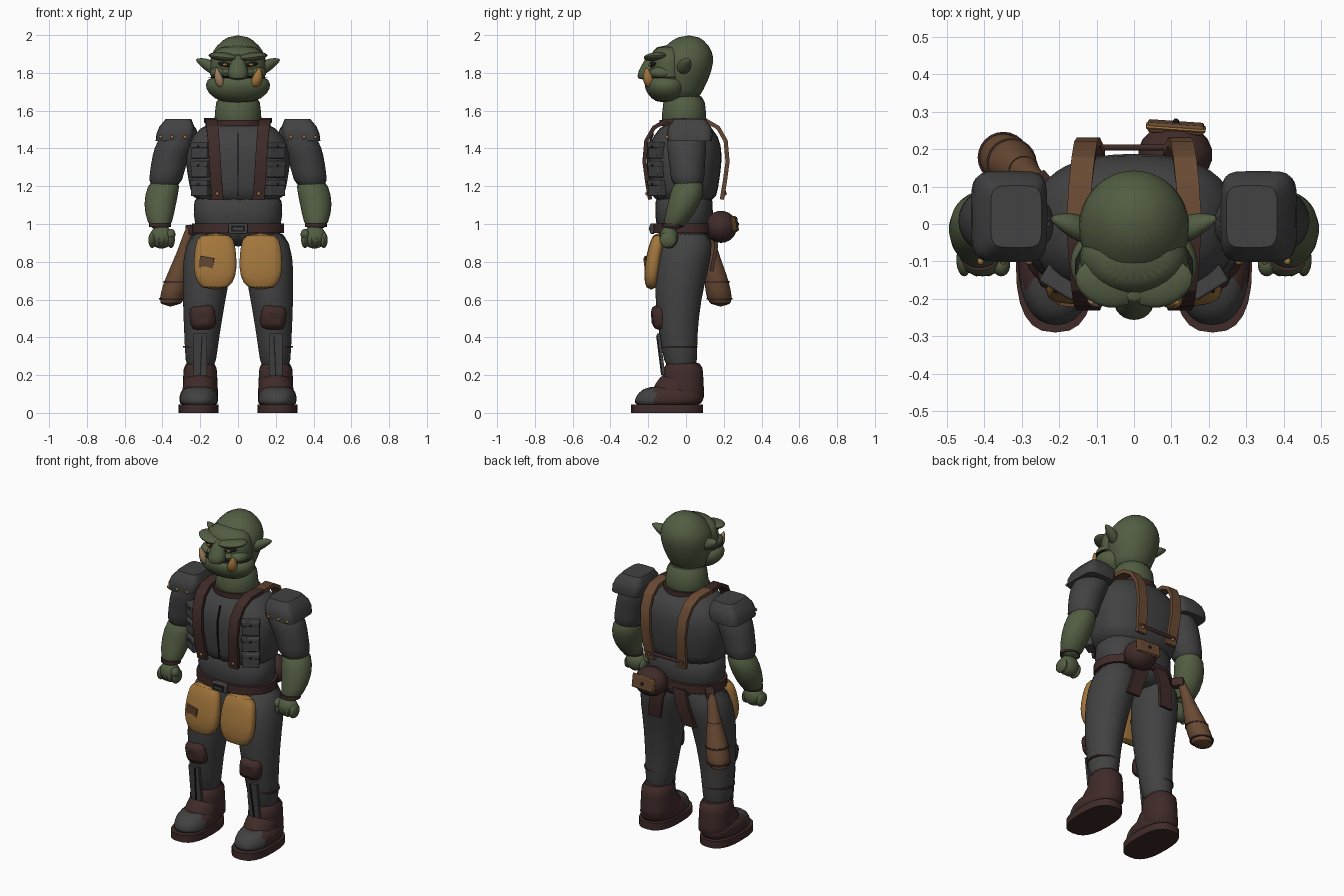
import bpy, bmesh, math
from mathutils import Vector, Matrix, Euler

old = bpy.data.objects.get("Cube")
if old:
    bpy.data.objects.remove(old, do_unlink=True)


def material(name, red, green, blue):
    made = bpy.data.materials.new(name)
    made.use_nodes = True
    made.diffuse_color = (red, green, blue, 1)
    shader = made.node_tree.nodes["Principled BSDF"]
    shader.inputs["Base Color"].default_value = (red, green, blue, 1)
    shader.inputs["Roughness"].default_value = .8
    return made


skin = material("green skin", .085, .11, .055)
cloth = material("charcoal cloth", .054, .054, .055)
maroon = material("maroon leather", .05, .024, .022)
brown = material("brown leather", .14, .068, .033)
tan = material("tan hide", .36, .18, .045)
ivory = material("pale ivory", .36, .23, .12)
black = material("black trim", .01, .01, .01)
amber = material("amber eye", .3, .12, .02)


def finish(name, bm, colours, mirror=False, smooth=False, bevel=0, rule=None):
    """Turn a bmesh into a shaded object with its modifiers."""
    bmesh.ops.recalc_face_normals(bm, faces=bm.faces)
    for face in bm.faces:
        if rule and rule(face.calc_center_median()):
            face.material_index = 1
    mesh = bpy.data.meshes.new(name)
    bm.to_mesh(mesh)
    bm.free()
    for colour in colours if isinstance(colours, tuple) else (colours,):
        mesh.materials.append(colour)
    part = bpy.data.objects.new(name, mesh)
    bpy.context.collection.objects.link(part)
    bpy.ops.object.select_all(action='DESELECT')
    part.select_set(True)
    bpy.context.view_layer.objects.active = part
    bpy.ops.object.shade_smooth_by_angle(angle=math.radians(65 if smooth else 30))
    if bevel:
        modifier = part.modifiers.new("Bevel", 'BEVEL')
        modifier.width, modifier.segments = bevel, 2
    if mirror:
        part.modifiers.new("Mirror", 'MIRROR').use_mirror_merge = False
    if smooth:
        modifier = part.modifiers.new("Subdivision", 'SUBSURF')
        modifier.levels = modifier.render_levels = 1


def bridge(bm, loops):
    """Join consecutive vertex loops and cap both ends."""
    for lower, upper in zip(loops, loops[1:]):
        for i in range(len(lower)):
            j = (i + 1) % len(lower)
            bm.faces.new((lower[i], lower[j], upper[j], upper[i]))
    bm.faces.new(loops[0])
    bm.faces.new(loops[-1])


def shape(name, colours, start, end, radii, deep=1, bow=(0, 0, 0), square=2,
          sideways=False, smooth=True, sides=24, **options):
    """Rounded body: evenly spaced radii from start to end, bowed in the middle."""
    across, along = (Vector((0, 1, 0)), Vector((0, 0, 1))) if sideways else (Vector((1, 0, 0)), Vector((0, 1, 0)))
    bm, loops = bmesh.new(), []
    for step, radius in enumerate(radii):
        t = step / (len(radii) - 1)
        centre = Vector(start).lerp(Vector(end), t) + Vector(bow) * math.sin(math.pi * t)
        loop = []
        for i in range(sides):
            u, v = (math.copysign(abs(w) ** (2 / square), w) * radius
                    for w in (math.cos(math.tau * i / sides), math.sin(math.tau * i / sides)))
            loop.append(bm.verts.new(centre + across * u + along * v * deep))
        loops.append(loop)
    bridge(bm, loops)
    finish(name, bm, colours, smooth=smooth, **options)


def band(name, colour, at, width, depth, height, **options):
    half = Vector((0, 0, height / 2))
    shape(name, colour, Vector(at) - half, Vector(at) + half, radii=(width, width),
          deep=depth / width, smooth=False, **options)


def ribbon(name, colour, path, width, thick=.016, **options):
    """Flat strap along a path, its width running across x."""
    points, bm, loops = [Vector(point) for point in path], bmesh.new(), []
    side = Vector((width / 2, 0, 0))
    for i, point in enumerate(points):
        tangent = points[min(i + 1, len(points) - 1)] - points[max(i - 1, 0)]
        out = tangent.cross(side).normalized() * thick / 2
        loops.append([bm.verts.new(point + d) for d in (side + out, side - out, -side - out, out - side)])
    bridge(bm, loops)
    finish(name, bm, colour, **options)


def placed(at, turn, size):
    return Matrix.LocRotScale(Vector(at), Euler([math.radians(a) for a in turn]), Vector(size))


def box(name, colour, at, size, turn=(0, 0, 0), bevel=.006, **options):
    bm = bmesh.new()
    bmesh.ops.create_cube(bm, size=1, matrix=placed(at, turn, size))
    finish(name, bm, colour, bevel=bevel, **options)


def ball(name, colour, at, radii, turn=(0, 0, 0), **options):
    bm = bmesh.new()
    bmesh.ops.create_uvsphere(bm, u_segments=18, v_segments=12, radius=1, matrix=placed(at, turn, radii))
    finish(name, bm, colour, **options)


def stud(name, colour, at, radius=.009, **options):
    ball(name, colour, at, radii=(radius, radius, radius), **options)


# Head and neck
shape("neck", skin, start=(0, -.01, 1.48), end=(0, -.01, 1.7), radii=(.14, .12, .12), deep=.95)
shape("cranium", skin, start=(0, -.04, 1.65), end=(0, .015, 2),
      radii=(.1, .12, .14, .15, .15, .12, .05), deep=1.02)
shape("face", skin, start=(0, -.09, 1.68), end=(0, -.09, 1.95), radii=(.13, .145, .145, .15, .1), deep=.7)
shape("lower_jaw", skin, start=(0, -.1, 1.64), end=(0, -.11, 1.79),
      radii=(.09, .16, .18, .15), deep=.66, square=2.2)
ball("upper_lip", skin, at=(0, -.12, 1.8), radii=(.13, .09, .04))
ball("mouth_line", black, at=(0, -.115, 1.777), radii=(.16, .112, .005))
shape("nose", skin, start=(0, -.18, 1.9), end=(0, -.215, 1.76), radii=(.03, .04, .06, .055), deep=.9, sides=12)
ball("brow_ridge", skin, at=(.075, -.16, 1.885), radii=(.085, .06, .022), turn=(0, -6, 22), mirror=True)
ball("cheek", skin, at=(.1, -.125, 1.8), radii=(.05, .07, .035), mirror=True)
ball("eye_socket", black, at=(.07, -.172, 1.845), radii=(.038, .02, .013), turn=(0, -8, 22), mirror=True)
ball("eye", amber, at=(.068, -.184, 1.843), radii=(.015, .015, .008), mirror=True)
shape("ear", skin, start=(.12, -.02, 1.82), end=(.225, .015, 1.87), radii=(.04, .038, .028, .005),
      sideways=True, sides=12, mirror=True)
for side, name, colour, size in ((1, "left_tusk", tan, 1), (-1, "right_tusk", ivory, .8)):
    shape(name, colour, start=(side * .09, -.19, 1.72), end=(side * .115, -.21, 1.83),
          radii=[size * radius for radius in (.02, .035, .025, .003)], sides=12)

# Torso
shape("shirt_waist", cloth, start=(0, -.01, .9), end=(0, -.01, 1.2), radii=(.22, .24, .24), deep=.65, square=2.4)
shape("vest", cloth, start=(0, -.01, 1.1), end=(0, 0, 1.555),
      radii=(.24, .255, .275, .28, .26, .14), deep=.7, square=2.5)
band("collar", maroon, at=(0, -.01, 1.535), width=.137, depth=.13, height=.03)
ribbon("zip", black, [(0, -.18, 1.15), (0, -.2, 1.3), (0, -.2, 1.4), (0, -.175, 1.48)], width=.005, thick=.012)
for row in range(3):
    height = 1.19 + row * .1
    box("chest_pouch", cloth, at=(.195, -.152, height), size=(.1, .055, .085), turn=(0, 0, 32), mirror=True)
    box("pouch_flap", cloth, at=(.195, -.154, height + .028), size=(.104, .058, .032), turn=(0, 0, 32), mirror=True)
    stud("pouch_stud", black, at=(.211, -.179, height + .02), radius=.006, mirror=True)

# Harness: the same shoulder curve runs down the chest and the back
over_shoulder = ((0, 1.55), (.11, 1.545), (.17, 1.51), (.21, 1.44), (.22, 1.33), (.205, 1.22), (.19, 1.13))
for way, name, colour in ((-1, "front_strap", maroon), (1, "back_strap", brown)):
    ribbon(name, colour, [(.15 - i * .007, way * y, z) for i, (y, z) in enumerate(over_shoulder)],
           width=.062, thick=.022, mirror=True)
    stud(name + "_rivet", tan, at=(.11, way * .207, 1.16), mirror=True)
box("back_crossbar", maroon, at=(0, .205, 1.17), size=(.26, .016, .02))

# Arms
shape("sleeve", cloth, start=(.28, 0, 1.53), end=(.39, .01, 1.19), radii=(.07, .11, .1, .09, .09),
      bow=(.02, 0, 0), mirror=True)
shape("forearm", skin, start=(.38, .02, 1.25), end=(.41, -.08, .96), radii=(.08, .09, .08, .05),
      bow=(.02, .02, 0), mirror=True)
band("wrist_cuff", maroon, at=(.412, -.07, .995), width=.058, depth=.056, height=.022, mirror=True)
ball("fist", skin, at=(.405, -.09, .93), radii=(.064, .05, .06), mirror=True)
for i in range(4):
    ball("finger", skin, at=(.355 + i * .033, -.095, .915), radii=(.021, .045, .042), mirror=True)
ball("thumb", skin, at=(.355, -.11, .945), radii=(.024, .03, .03), mirror=True)

# Shoulder pads
shape("shoulder_pad", cloth, start=(.34, .02, 1.44), end=(.315, .02, 1.555), radii=(.096, .1, .092, .068),
      deep=1.22, square=5, smooth=False, mirror=True)
for x in (.28, .35, .41):
    stud("pad_stud", tan, at=(x, -.1, 1.46), mirror=True)

# Hips and belt
shape("pelvis", cloth, start=(0, .01, .88), end=(0, 0, 1), radii=(.15, .22, .23), deep=.65)
band("belt", maroon, at=(0, -.01, .978), width=.243, depth=.165, height=.05, square=2.3)
box("buckle", cloth, at=(0, -.178, .975), size=(.1, .024, .055))
box("buckle_slot", black, at=(0, -.191, .975), size=(.075, .005, .032), bevel=0)
box("buckle_bar", cloth, at=(0, -.194, .975), size=(.055, .005, .014), bevel=0)
shape("apron_pocket", tan, start=(.12, -.14, .955), end=(.122, -.185, .65), radii=(.09, .108, .115, .113, .075),
      deep=.38, bow=(0, -.01, 0), square=2.8, mirror=True)
box("pocket_patch", brown, at=(-.167, -.214, .795), size=(.075, .009, .06), turn=(6, 10, -6), bevel=0)
ribbon("back_flap", maroon, [(.06, .15, .97), (.09, .16, .88), (.12, .135, .75)], width=.085, thick=.02, mirror=True)

# Legs
shape("trouser_leg", cloth, start=(.14, .025, .98), end=(.2, -.02, .2), radii=(.11, .138, .12, .105, .088, .078),
      deep=1.08, bow=(.01, -.045, 0), mirror=True)
box("knee_patch", maroon, at=(.187, -.14, .505), size=(.135, .08, .13), turn=(6, 6, 8), bevel=.036, mirror=True)
ribbon("shin_panel", cloth, [(.2, -.145, .42), (.2, -.118, .2)], width=.07, mirror=True)
ribbon("shin_zip", black, [(.19, -.153, .41), (.2, -.127, .2)], width=.006, thick=.01, mirror=True)
band("ankle_strap", maroon, at=(.199, -.035, .35), width=.092, depth=.096, height=.01, mirror=True)

# Boots
band("boot_sole", maroon, at=(.21, -.1, .022), width=.106, depth=.19, height=.044, square=2.6, mirror=True)
shape("boot_shaft", maroon, start=(.2, -.015, .04), end=(.2, -.015, .28), radii=(.1, .094, .09, .09),
      deep=1.18, square=2.2, mirror=True)
shape("boot_instep", maroon, start=(.204, -.09, .04), end=(.2, -.03, .22), radii=(.098, .098, .088, .07),
      deep=1.25, mirror=True)
shape("boot_foot", (maroon, cloth), start=(.208, -.1, .03), end=(.208, -.07, .145), radii=(.1, .104, .1, .075),
      deep=1.76, square=2.3, sides=32, mirror=True, rule=lambda centre: centre.y < -.16)

# Hanging flask, on the right hip
neck_end, base_end = Vector((-.25, .11, 1)), Vector((-.36, .185, .56))
shape("flask", brown, neck_end, base_end, radii=(.02, .03, .04, .06, .07, .065))
for t, radius in ((.4, .041), (.7, .067), (.9, .069)):
    band("flask_band", maroon, neck_end.lerp(base_end, t), width=radius, depth=radius, height=.01)
box("flask_hanger", maroon, at=(-.235, .1, .97), size=(.05, .08, .05), turn=(0, 0, 40))

# Round pouch, on the back of the belt
ball("back_pouch", maroon, at=(.11, .185, .985), radii=(.1, .085, .085))
for name, colour, size in (("pouch_trim", tan, (.16, .01, .084)), ("pouch_lid", brown, (.15, .026, .076))):
    box(name, colour, at=(.112, .258, 1), size=size, turn=(8, 0, -4))
stud("pouch_button", black, at=(.112, .273, 1))
